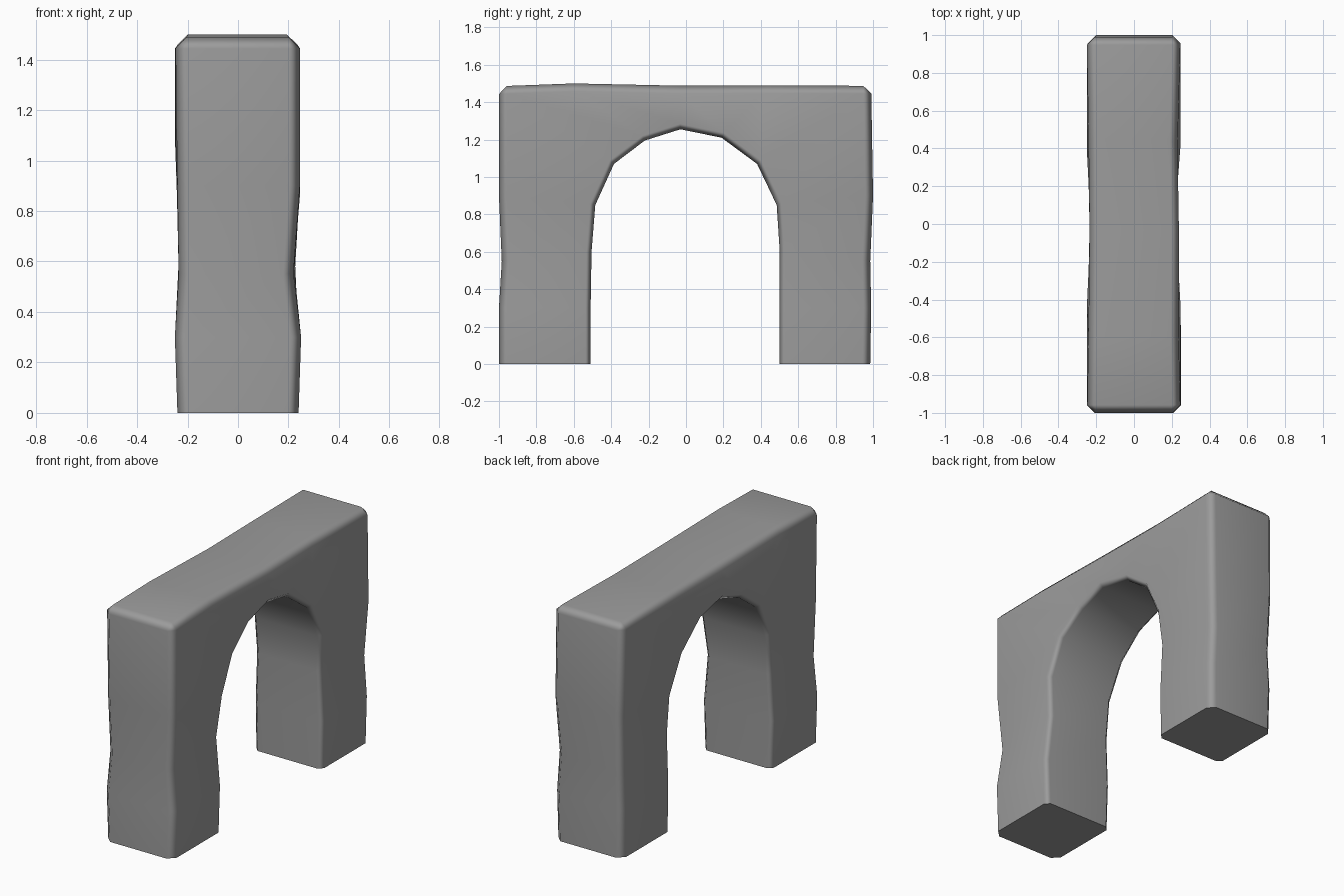
import bpy, bmesh, math

cube = bpy.data.objects.get("Cube")
if cube:
    bpy.data.objects.remove(cube)

# One grey stone colour
stone = bpy.data.materials.new("stone grey")
stone.use_nodes = True
grey = (0.33, 0.33, 0.33, 1)
stone.diffuse_color = grey
stone.node_tree.nodes["Principled BSDF"].inputs["Base Color"].default_value = grey

# Stations run up the front leg, over the span and down the back leg (y, z)
inner = [(-.51, 0), (-.51, .3), (-.505, .6), (-.485, .85), (-.385, 1.07), (-.22, 1.195),
         (-.03, 1.255), (.19, 1.21), (.38, 1.07), (.485, .85), (.5, .62), (.5, .3), (.5, 0)]
outer = [(-1, 0), (-1, .3), (-.985, .55), (-1, .9), (-1, 1.485), (-.6, 1.5),
         (-.03, 1.488), (.45, 1.49), (.99, 1.487), (1, .9), (.985, .55), (.99, .3), (.985, 0)]
# Uneven, hand-cut faces: half width at each station
left_x = [.24, .25, .22, .245, .245, .235, .238, .23, .245, .245, .225, .24, .235]
right_x = [-.24, -.25, -.235, -.24, -.248, -.24, -.235, -.24, -.25, -.242, -.235, -.245, -.24]
CORNERS = (4, 8)

bm = bmesh.new()


def rail(profile, xs):
    return [bm.verts.new((x, y, z)) for x, (y, z) in zip(xs, profile)]


out_l, out_r = rail(outer, left_x), rail(outer, right_x)
in_l, in_r = rail(inner, left_x), rail(inner, right_x)

# Skin the four sides between neighbouring rails and cap both feet
ring = [out_l, in_l, in_r, out_r]
for a, b in zip(ring, ring[1:] + ring[:1]):
    for i in range(len(inner) - 1):
        bm.faces.new((a[i], a[i + 1], b[i + 1], b[i]))
for end in (0, -1):
    bm.faces.new([r[end] for r in ring])
bmesh.ops.recalc_face_normals(bm, faces=bm.faces)


# Worn chamfers along the outer and inner rims; the soles stay sharp
def rim(rails):
    return [bm.edges.get((r[i], r[i + 1])) for r in rails for i in range(len(r) - 1)]


outer_edges = rim((out_l, out_r)) + [bm.edges.get((out_l[i], out_r[i])) for i in CORNERS]
inner_edges = rim((in_l, in_r))
for edges, width in ((outer_edges, .042), (inner_edges, .028)):
    bmesh.ops.bevel(bm, geom=edges, offset=width, offset_type='OFFSET',
                    segments=1, profile=.5, affect='EDGES', clamp_overlap=True)

# Keep both soles level on the ground
for v in bm.verts:
    if v.co.z < .02:
        v.co.z = 0

mesh = bpy.data.meshes.new("stone_arch")
bm.to_mesh(mesh)
bm.free()
mesh.materials.append(stone)
arch = bpy.data.objects.new("stone_arch", mesh)
bpy.context.collection.objects.link(arch)

bpy.ops.object.select_all(action='DESELECT')
arch.select_set(True)
bpy.context.view_layer.objects.active = arch
bpy.ops.object.shade_smooth_by_angle(angle=math.radians(60))
soften = arch.modifiers.new("soft shading", 'WEIGHTED_NORMAL')
soften.keep_sharp = True
